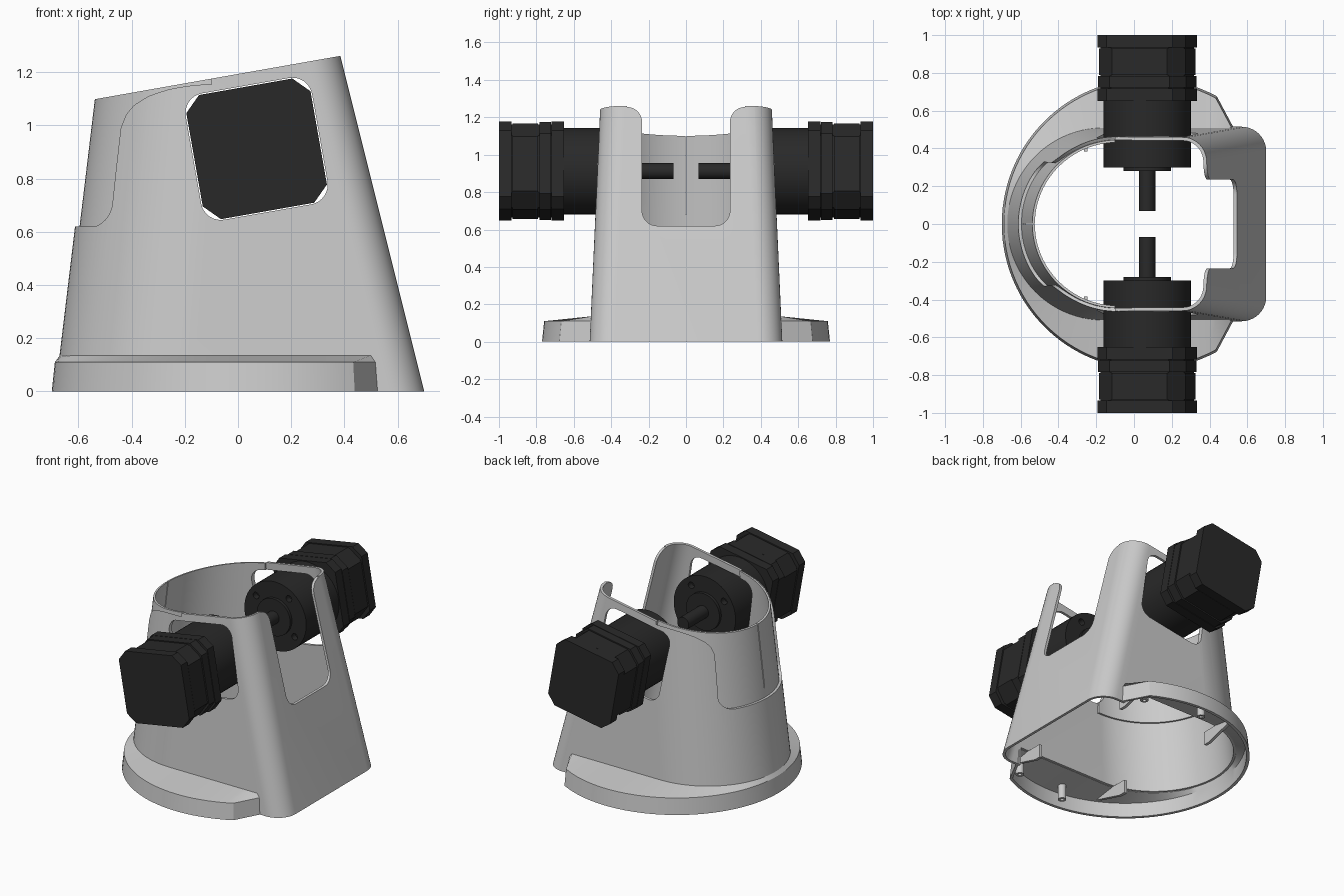
import bpy, bmesh
from math import sin, cos, radians, hypot

if "Cube" in bpy.data.objects:
    bpy.data.objects.remove(bpy.data.objects["Cube"])

dark = bpy.data.materials.new("dark_metal")
dark.diffuse_color = (0.022, 0.022, 0.022, 1)
dark.use_nodes = True
dark.node_tree.nodes["Principled BSDF"].inputs["Base Color"].default_value = dark.diffuse_color


def arc(cx, cy, r, a0, a1, n):
    return [(cx + r * cos(radians(a0 + (a1 - a0) * i / n)),
             cy + r * sin(radians(a0 + (a1 - a0) * i / n))) for i in range(n + 1)]


def loft(name, rings, wrap=False, mat=None):
    """Skin closed rings of points; cap the ends, or wrap the last ring to the first."""
    bm = bmesh.new()
    vs = [[bm.verts.new(p) for p in ring] for ring in rings]
    n = len(rings[0])
    pairs = list(zip(vs, vs[1:])) + ([(vs[-1], vs[0])] if wrap else [])
    for a, b in pairs:
        for i in range(n):
            j = (i + 1) % n
            bm.faces.new((a[i], a[j], b[j], b[i]))
    if not wrap:
        bm.faces.new(vs[0])
        bm.faces.new(vs[-1])
    bmesh.ops.recalc_face_normals(bm, faces=bm.faces)
    me = bpy.data.meshes.new(name)
    bm.to_mesh(me)
    bm.free()
    ob = bpy.data.objects.new(name, me)
    bpy.context.collection.objects.link(ob)
    if mat:
        me.materials.append(mat)
    return ob


def prism(name, pts, axis, a, b, mat=None):
    place = {'x': lambda p, t: (t, p[0], p[1]),
             'y': lambda p, t: (p[0], t, p[1]),
             'z': lambda p, t: (p[0], p[1], t)}[axis]
    return loft(name, [[place(p, t) for p in pts] for t in (a, b)], mat=mat)


def box_pts(u0, u1, v0, v1):
    return [(u0, v0), (u1, v0), (u1, v1), (u0, v1)]


def activate(ob):
    bpy.ops.object.select_all(action='DESELECT')
    ob.select_set(True)
    bpy.context.view_layer.objects.active = ob


def cut(ob, cutter, keep=False):
    cutter.hide_render = True
    m = ob.modifiers.new("cut", 'BOOLEAN')
    m.operation, m.object, m.solver = 'DIFFERENCE', cutter, 'EXACT'
    activate(ob)
    bpy.ops.object.modifier_apply(modifier=m.name)
    if not keep:
        bpy.data.objects.remove(cutter)


def tilt(pts, cx=0.07, cz=0.912, a=radians(10)):
    """Place a flat section at the motor axis, tilted with the sloping top."""
    return [(cx + u * cos(a) - v * sin(a), cz + u * sin(a) + v * cos(a)) for u, v in pts]


def mirrored(half):
    return half + [(-y, z) for y, z in reversed(half)]


# Tapered housing wall: round back, straight sides, rounded front corners
def outline(z, off):
    r, right, rc = 0.515 - 0.045 * z - off, 0.70 - 0.25 * z - off, 0.13 - off
    c = -0.172 + 0.075 * z
    pts = (arc(c, 0, r, 90, 270, 56) + arc(right - rc, rc - r, rc, -90, 0, 10)
           + arc(right - rc, r - rc, rc, 0, 90, 10))
    return [(x, y, z) for x, y in pts]


def wall(name, z0, z1, o, i):
    return loft(name, [outline(z0, o), outline(z1, o), outline(z1, i), outline(z0, i)], wrap=True)


housing = wall("housing", 0, 1.4, 0, 0.018)
liner = wall("back_liner", 0.58, 1.4, 0.017, 0.03)

# Sloping top and motor windows cut through both skins
top_cut = prism("top_cut", [(-1, 1.017), (1, 1.37), (1, 2), (-1, 2)], 'y', -1, 1)
h, r = 0.241, 0.075
k = h - r
window = prism("motor_window", tilt(arc(k, k, r, 0, 90, 8) + arc(-k, k, r, 90, 180, 8)
               + arc(-k, -k, r, 180, 270, 8) + arc(k, -k, r, 270, 360, 8)), 'y', -1, 1)
for ob in (housing, liner):
    cut(ob, top_cut, True)
    cut(ob, window, True)
for c in (top_cut, window):
    bpy.data.objects.remove(c)

# Front slot with rounded bottom corners and rounded post tips
slot = arc(0.155, 0.70, 0.08, -90, 0, 8) + arc(0.315, 1.175, 0.08, 180, 90, 8) + [(0.32, 1.5)]
cut(housing, prism("front_slot", mirrored(slot), 'x', 0.2, 0.9))

# Rear recess in the outer skin, flaring at the top
recess = arc(0.25, 0.70, 0.08, -90, 0, 8) + [(0.325, 0.85), (0.322, 0.99), (0.335, 1.04),
         (0.357, 1.075), (0.394, 1.11), (0.43, 1.135), (0.455, 1.15), (0.48, 1.165), (0.48, 1.5)]
cut(housing, prism("rear_recess", mirrored(recess), 'x', -1, -0.1))

# Housing is open into the base flange except at the front block
cut(housing, prism("base_cut", box_pts(-1, 0.5, -1, 1), 'z', -0.1, 0.12))

# Liner covers only the back and has a thin seam
cut(liner, prism("liner_cut", box_pts(-0.1, 1, -1, 1), 'z', 0, 2))
cut(liner, prism("seam_cut", box_pts(-0.8, -0.4, -0.003, 0.003), 'z', 0.68, 2))


# Hollow round base flange
def flange_section(p):
    x, y = p

    def scaled(s, z):
        return (0.07 + (x - 0.07) * s, y * s, z)
    if x > -0.16:
        q = (min(x, 0.50), 0.507 if y > 0 else -0.507)
    else:
        d = hypot(x + 0.16, y)
        q = (-0.16 + (x + 0.16) * 0.509 / d, y * 0.509 / d)
    return [scaled(1, 0), scaled(0.985, 0.11), (*q, 0.136), (*q, 0.118),
            scaled(0.968, 0.094), scaled(0.974, 0)]


rim = [(0.53, 0.505)] + arc(0.07, 0, 0.77, 61.4, 298.6, 72) + [(0.53, -0.505)]
flange = loft("base_flange", [flange_section(p) for p in rim])

grey = [housing, liner, flange]
motors = []
circle = arc(0, 0, 1, 0, 360 - 7.5, 47)


def disc(radius, u=0, v=0):
    return tilt([(u + radius * a, v + radius * b) for a, b in circle])


def plate(h, c):
    k = h - c
    return tilt([(h, -k), (h, k), (k, h), (-k, h), (-h, k), (-h, -k), (-k, -h), (k, -h)])


for s, side in ((-1, "front"), (1, "rear")):
    # Screw posts and ribs under the flange
    for x, y in ((0.42, 0.60), (0.02, 0.67)):
        post = prism(f"{side}_screw_post", arc(x, s * y, 0.026, 0, 345, 23), 'z', 0.005, 0.105)
        cut(post, prism("post_hole", arc(x, s * y, 0.012, 0, 330, 11), 'z', -0.05, 0.07))
        grey.append(post)
    for x in (-0.255, 0.43):
        pts = [(0.385, 0.03), (0.43, 0.03), (0.655, 0.095), (0.5, 0.12), (0.385, 0.12)]
        grey.append(prism(f"{side}_rib", [(s * y, z) for y, z in pts], 'x', x - 0.01, x + 0.01))

    # Motor: shaft, pilot boss, round gearbox, stacked square plates
    gearbox = prism(f"{side}_gearbox", disc(0.232), 'y', s * 0.30, s * 0.66, dark)
    for u, v in ((1, 1), (1, -1), (-1, 1), (-1, -1)):
        cut(gearbox, prism("screw_hole", disc(0.022, u * 0.125, v * 0.125), 'y', s * 0.25, s * 0.34))
    motors.append(gearbox)
    for part, sec, a, b in (("shaft", disc(0.043), 0.068, 0.29),
                            ("pilot_boss", disc(0.125), 0.28, 0.302),
                            ("motor_core", plate(0.225, 0.07), 0.658, 0.99),
                            ("adapter_plate", plate(0.237, 0.059), 0.652, 0.718),
                            ("motor_end_plate", plate(0.237, 0.075), 0.722, 0.784),
                            ("motor_stack", plate(0.233, 0.085), 0.79, 0.928),
                            ("motor_cap", plate(0.237, 0.059), 0.934, 1.0)):
        motors.append(prism(f"{side}_{part}", sec, 'y', s * a, s * b, dark))

for ob in grey + motors:
    activate(ob)
    bpy.ops.object.shade_smooth_by_angle(angle=radians(30))
